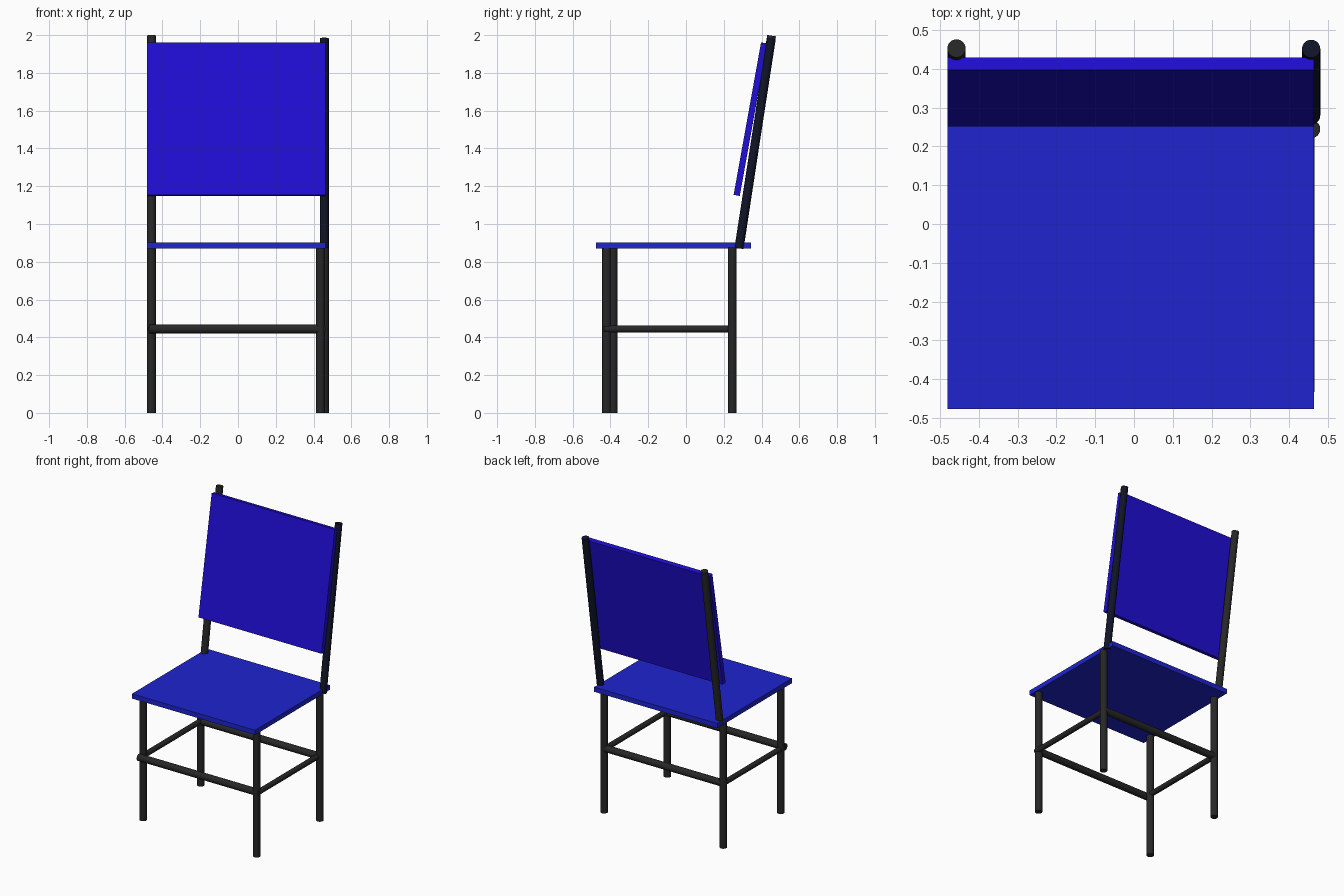
import bpy
from math import radians
from mathutils import Vector

if "Cube" in bpy.data.objects:
    bpy.data.objects.remove(bpy.data.objects["Cube"])


def material(name, rgb):
    m = bpy.data.materials.new(name)
    m.diffuse_color = (*rgb, 1)
    m.use_nodes = True
    m.node_tree.nodes["Principled BSDF"].inputs["Base Color"].default_value = m.diffuse_color
    return m


iron = material("dark_iron", (0.02, 0.02, 0.02))
navy = material("dark_navy", (0.005, 0.007, 0.02))
seat_blue = material("seat_blue", (0.013, 0.017, 0.62))
back_blue = material("back_blue", (0.014, 0.004, 0.66))


def rod(name, start, end, radius, mat=iron):
    a, b = Vector(start), Vector(end)
    axis = b - a
    bpy.ops.mesh.primitive_cylinder_add(
        vertices=32, radius=radius, depth=axis.length, location=(a + b) / 2,
        rotation=axis.to_track_quat('Z', 'Y').to_euler())
    ob = bpy.context.object
    ob.name = name
    ob.data.materials.append(mat)
    bpy.ops.object.shade_smooth_by_angle(angle=radians(40))


def slab(name, center, size, mat, tilt=0):
    bpy.ops.mesh.primitive_cube_add(size=1, location=center, rotation=(tilt, 0, 0))
    ob = bpy.context.object
    ob.name = name
    ob.scale = size
    ob.data.materials.append(mat)


# Seat and reclined back panel share the same board size
board = (0.945, 0.82, 0.033)
slab("seat", (-0.008, -0.067, 0.886), board, seat_blue)
slab("back_panel", (-0.008, 0.341, 1.555), board, back_blue, radians(79.8))

# Legs, slightly uneven at the front
R = 0.0235
legs = {
    "front_left_leg": (-0.458, -0.386),
    "front_right_leg": (0.437, -0.42),
    "back_left_leg": (-0.458, 0.245),
    "back_right_leg": (0.457, 0.245),
}
for name, (x, y) in legs.items():
    rod(name, (x, y, 0), (x, y, 0.875), R)

# Reclined back posts
rod("back_left_post", (-0.458, 0.282, 0.875), (-0.458, 0.453, 1.997), R)
rod("back_right_post", (0.457, 0.28, 0.871), (0.457, 0.452, 1.983), R, navy)

# Stretchers: thick front and back, thin sides
Z = 0.444
rod("front_stretcher", (-0.468, -0.42, Z), (0.445, -0.42, Z), R)
rod("back_stretcher", (-0.465, 0.245, Z), (0.457, 0.245, Z), R)
rod("left_stretcher", (-0.458, -0.42, Z), (-0.458, 0.245, Z), 0.018)
rod("right_stretcher", (0.447, -0.433, Z), (0.447, 0.245, Z), 0.018)
